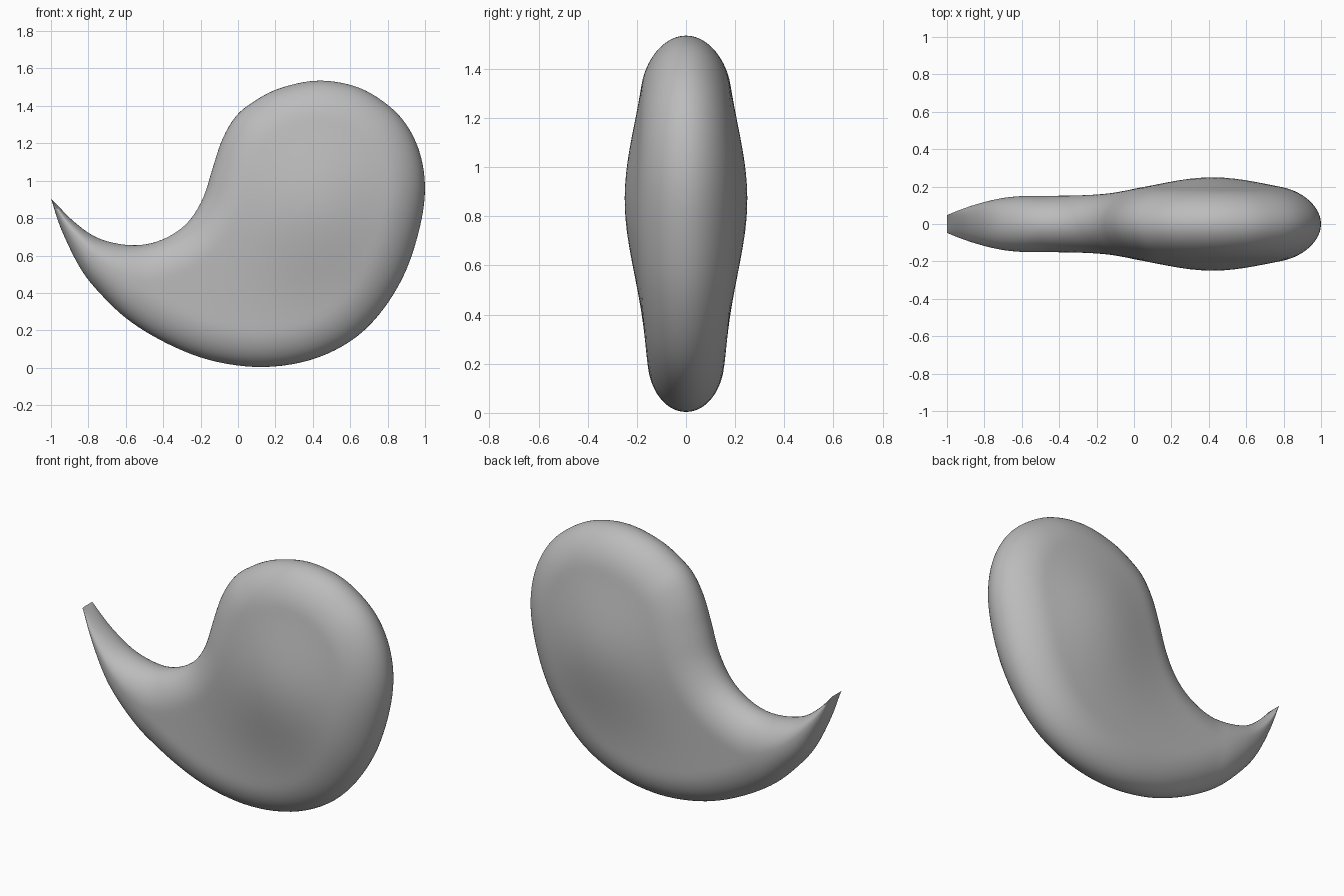
import bpy, bmesh, math
from mathutils import Vector

if "Cube" in bpy.data.objects:
    bpy.data.objects.remove(bpy.data.objects["Cube"])

# Outline in (x, z): both edges run from the tail tip to the end of the round head
OUTER = [(-1, .905), (-.945, .74), (-.845, .535), (-.74, .4), (-.58, .25), (-.36, .12),
         (-.13, .035), (.13, .003), (.385, .04), (.6, .14), (.76, .29), (.89, .5),
         (.97, .74), (1, .95), (.975, 1.14), (.90, 1.30), (.785, 1.417)]
INNER = [(-1, .905), (-.87, .775), (-.74, .69), (-.57, .655), (-.417, .68), (-.28, .765),
         (-.19, .90), (-.135, 1.07), (-.085, 1.22), (-.016, 1.34), (.064, 1.41),
         (.21, 1.49), (.42, 1.535), (.625, 1.505), (.785, 1.417)]
N, M = 110, 44


def smooth(points, after):
    """Dense Catmull-Rom curve; 'after' is the point following the head end."""
    p = [Vector(q) for q in points]
    p = [2 * p[0] - p[1]] + p + [Vector(after)]
    out = []
    for i in range(1, len(p) - 2):
        a, b, c, d = p[i - 1:i + 3]
        for k in range(10):
            t = k / 10
            out.append(.5 * (2 * b + (c - a) * t + (2 * a - 5 * b + 4 * c - d) * t * t
                             + (3 * b - a - 3 * c + d) * t ** 3))
    return out + [p[-2]]


def sampler(curve):
    """Position on the curve by fraction of its length."""
    lens = [0]
    for a, b in zip(curve, curve[1:]):
        lens.append(lens[-1] + (b - a).length)

    def at(f):
        s = f * lens[-1]
        for i in range(len(curve) - 1):
            if s <= lens[i + 1] or i == len(curve) - 2:
                return curve[i].lerp(curve[i + 1], (s - lens[i]) / (lens[i + 1] - lens[i]))
    return at


outer, inner = smooth(OUTER, INNER[-2]), smooth(INNER, OUTER[-2])
segs = [(a, b - a, (b - a).length_squared) for c in (outer, inner) for a, b in zip(c, c[1:])]


def edge_distance(p):
    best = 9
    for a, v, l2 in segs:
        w = p - a
        t = min(1, max(0, w.dot(v) / l2))
        best = min(best, (w - v * t).length_squared)
    return math.sqrt(best)


def half_thickness(p):
    """Flat pillow with a dome on the head and a narrowing tail."""
    dome = .15 + .1 * math.exp(-((p.x - .42) ** 2 + (p.y - .87) ** 2) / .43 ** 2)
    s = min(1, max(0, (-.5 - p.x) / .5))
    return (dome + .007 * (p.x < -.5) * min(1, (-.5 - p.x) * 5)) * (1 - .7 * s * s)


# Loft chords from inner to outer edge, front and back
bm = bmesh.new()
at_out, at_in = sampler(outer), sampler(inner)
rings, radius = [], 0
for k in range(1, N):
    f = (1 - math.cos(math.pi * k / N)) / 2
    a, b = at_in(f), at_out(f)
    pts = [a.lerp(b, (1 - math.cos(math.pi * j / M)) / 2) for j in range(M + 1)]
    dist = [edge_distance(p) for p in pts]
    radius = min(.2, max(radius, max(dist)))
    ys = [half_thickness(p) * math.sqrt(1 - (1 - min(1, d / radius)) ** 2)
          for p, d in zip(pts, dist)]
    ys[0] = ys[M] = 0
    front = [bm.verts.new((p.x, -y, p.y)) for p, y in zip(pts, ys)]
    back = [bm.verts.new((pts[j].x, ys[j], pts[j].y)) for j in range(M - 1, 0, -1)]
    rings.append(front + back)
for r, q in zip(rings, rings[1:]):
    for j in range(2 * M):
        i = (j + 1) % (2 * M)
        bm.faces.new((r[j], r[i], q[i], q[j]))
# Close tail tip and head end
for ring, (x, z) in ((rings[0], OUTER[0]), (rings[-1], OUTER[-1])):
    end = bm.verts.new((x, 0, z))
    for j in range(2 * M):
        bm.faces.new((ring[j], ring[(j + 1) % (2 * M)], end))
bmesh.ops.recalc_face_normals(bm, faces=bm.faces)
for face in bm.faces:
    face.smooth = True

mesh = bpy.data.meshes.new("curved_drop_body")
bm.to_mesh(mesh)
bm.free()
body = bpy.data.objects.new("curved_drop_body", mesh)
bpy.context.collection.objects.link(body)

grey = bpy.data.materials.new("plain grey")
grey.diffuse_color = (.5, .5, .5, 1)
grey.use_nodes = True
grey.node_tree.nodes["Principled BSDF"].inputs["Base Color"].default_value = grey.diffuse_color
mesh.materials.append(grey)

# Soften the surface a little
soft = body.modifiers.new("soften", 'SMOOTH')
soft.factor = .4
soft.iterations = 3
